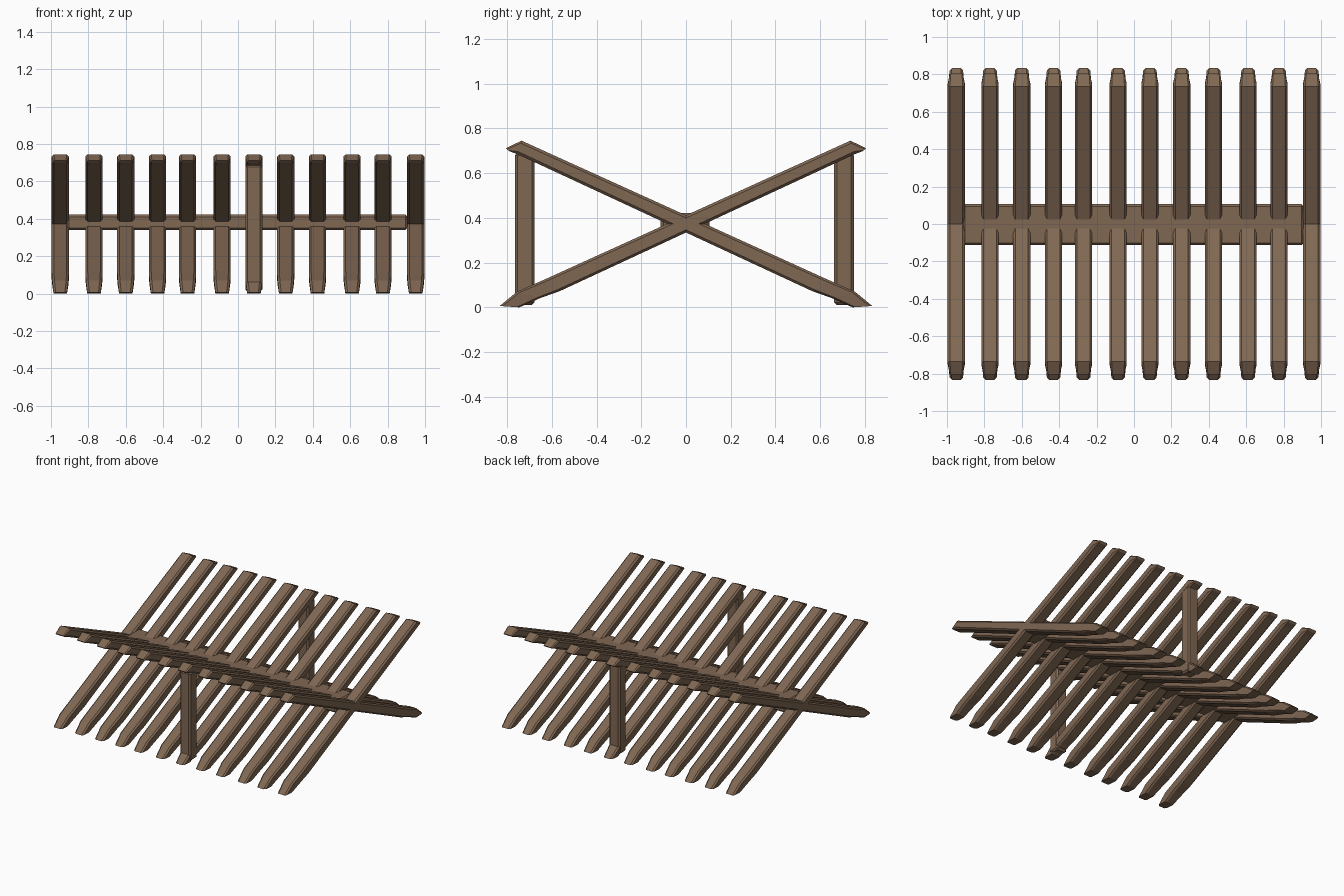
import bpy, bmesh

if "Cube" in bpy.data.objects:
    bpy.data.objects.remove(bpy.data.objects["Cube"])

wood = bpy.data.materials.new("weathered brown wood")
wood.diffuse_color = (0.215, 0.136, 0.086, 1)
wood.use_nodes = True
wood.node_tree.nodes["Principled BSDF"].inputs["Base Color"].default_value = wood.diffuse_color


def finish(name, bm):
    bmesh.ops.recalc_face_normals(bm, faces=bm.faces)
    me = bpy.data.meshes.new(name)
    bm.to_mesh(me)
    bm.free()
    me.materials.append(wood)
    ob = bpy.data.objects.new(name, me)
    bpy.context.collection.objects.link(ob)
    return ob


def beam(name, lo, hi, bevel):
    """Box between two corners with chamfered edges."""
    bm = bmesh.new()
    bmesh.ops.create_cube(bm, size=1)
    for v in bm.verts:
        v.co = [(lo[i] + hi[i]) / 2 + v.co[i] * (hi[i] - lo[i]) for i in range(3)]
    bmesh.ops.bevel(bm, geom=bm.edges[:], offset=bevel, segments=1,
                    affect='EDGES', profile=0.5)
    return finish(name, bm)


# Stake stations from foot to tip: top y, top z, bottom y, bottom z, half width
STATIONS = [
    (-0.833, 0.006, -0.745, 0.000, 0.036),
    (-0.755, 0.070, -0.650, 0.042, 0.043),
    (-0.640, 0.121, -0.565, 0.072, 0.046),
    (0.735, 0.745, 0.755, 0.685, 0.046),
    (0.805, 0.711, 0.790, 0.698, 0.036),
]


def stake(name, x, side):
    """Chamfered bar lofted through the stations, side mirrors it in y."""
    bm = bmesh.new()
    rings = []
    for ty, tz, by, bz, w in STATIONS:
        length = ((ty - by) ** 2 + (tz - bz) ** 2) ** 0.5
        c = min(0.012, 0.3 * length)
        t = c / length
        section = [(-w + c, 0), (w - c, 0), (w, t), (w, 1 - t),
                   (w - c, 1), (-w + c, 1), (-w, 1 - t), (-w, t)]
        rings.append([bm.verts.new((x + dx, side * (ty + (by - ty) * s),
                                    tz + (bz - tz) * s)) for dx, s in section])
    for a, b in zip(rings, rings[1:]):
        for i in range(8):
            j = (i + 1) % 8
            bm.faces.new((a[i], a[j], b[j], b[i]))
    bm.faces.new(rings[0])
    bm.faces.new(rings[-1])
    return finish(name, bm)


# Crossed stakes along the barrier
XS = [-0.95, -0.77, -0.60, -0.43, -0.27, -0.085,
      0.085, 0.255, 0.425, 0.61, 0.775, 0.95]
for n, x in enumerate(XS, 1):
    stake(f"stake_rising_back_{n}", x, 1)
    stake(f"stake_rising_front_{n}", x, -1)

# Central rail
beam("central_rail", (-0.915, -0.113, 0.34), (0.907, 0.106, 0.422), 0.012)

# Upright support posts
beam("front_post", (0.04, -0.765, 0.01), (0.13, -0.677, 0.69), 0.012)
beam("back_post", (0.04, 0.662, 0.01), (0.13, 0.75, 0.69), 0.012)
